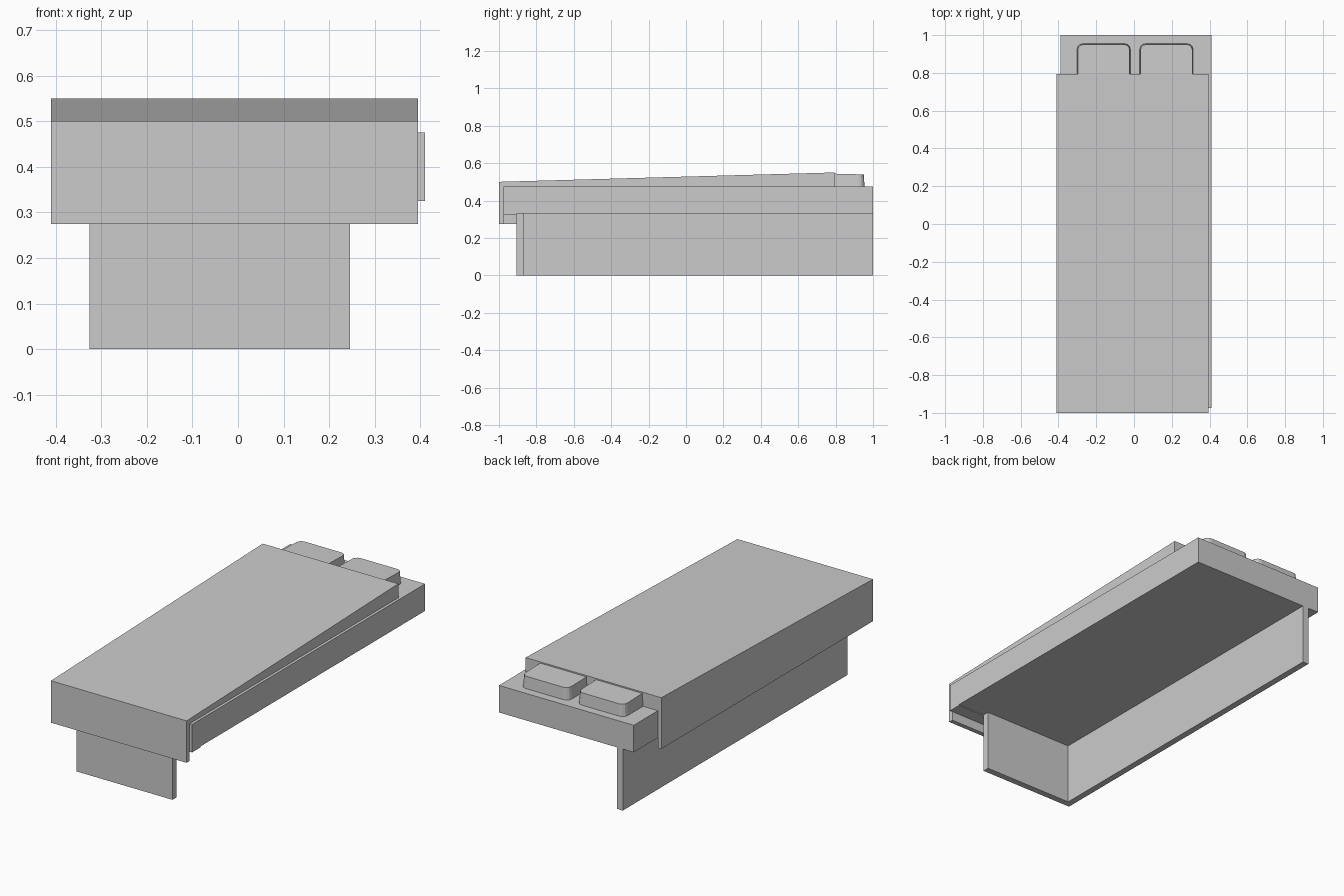
import bpy, bmesh

if "Cube" in bpy.data.objects:
    bpy.data.objects.remove(bpy.data.objects["Cube"])


def prism(name, profile, axis, lo, hi, bevel=0.0):
    """Extrude a 2D profile: axis 'x' takes (y, z) points, axis 'z' takes (x, y) points."""
    bm = bmesh.new()
    place = (lambda p: (lo, p[0], p[1])) if axis == 'x' else (lambda p: (p[0], p[1], lo))
    face = bm.faces.new([bm.verts.new(place(p)) for p in profile])
    ext = bmesh.ops.extrude_face_region(bm, geom=[face])
    moved = [v for v in ext['geom'] if isinstance(v, bmesh.types.BMVert)]
    d = hi - lo
    bmesh.ops.translate(bm, verts=moved, vec=(d, 0, 0) if axis == 'x' else (0, 0, d))
    if bevel:
        # round the upright edges
        edges = [e for e in bm.edges
                 if abs(e.verts[0].co.z - e.verts[1].co.z) > 0.5 * abs(d)]
        bmesh.ops.bevel(bm, geom=edges, offset=bevel, segments=3,
                        profile=0.5, affect='EDGES')
    bmesh.ops.recalc_face_normals(bm, faces=bm.faces)
    mesh = bpy.data.meshes.new(name)
    bm.to_mesh(mesh)
    bm.free()
    obj = bpy.data.objects.new(name, mesh)
    bpy.context.collection.objects.link(obj)
    return obj


# mattress, with a shallow lip under the foot end
prism("mattress", [(-0.975, 0.325), (-0.905, 0.325), (-0.905, 0.33), (1.0, 0.33),
                   (1.0, 0.475), (-0.975, 0.475)], 'x', -0.39, 0.41)

# L-shaped base: foot panel and left panel, open on the other sides
prism("base_panels", [(-0.325, -0.905), (0.245, -0.905), (0.245, -0.87),
                      (-0.29, -0.87), (-0.29, 1.0), (-0.325, 1.0)], 'z', 0.0, 0.33)

# blanket with sloping top and drape over the foot end
prism("blanket", [(-1.0, 0.275), (-0.975, 0.275), (-0.975, 0.425), (0.795, 0.425),
                  (0.795, 0.55), (-1.0, 0.5)], 'x', -0.41, 0.395)

# blanket drape on the left side
prism("blanket_side_drape", [(-0.975, 0.275), (0.795, 0.275), (0.795, 0.425),
                             (-0.975, 0.425)], 'x', -0.41, -0.39)

# two pillows with rounded corners, tucked under the blanket
for side, x0 in (("left", -0.302), ("right", 0.03)):
    x1 = x0 + 0.283
    pillow = prism("pillow_" + side, [(x0, 0.70), (x1, 0.70), (x1, 0.955), (x0, 0.955)],
                   'z', 0.47, 0.545, bevel=0.03)
    # slightly narrower, gently sloping top
    cx = (x0 + x1) / 2
    for v in pillow.data.vertices:
        if v.co.z > 0.5:
            v.co.x = cx + (v.co.x - cx) * 0.97
            v.co.y = 0.8 + (v.co.y - 0.8) * 0.97
            v.co.z -= 0.006 * max(0, v.co.y - 0.8) / 0.15
